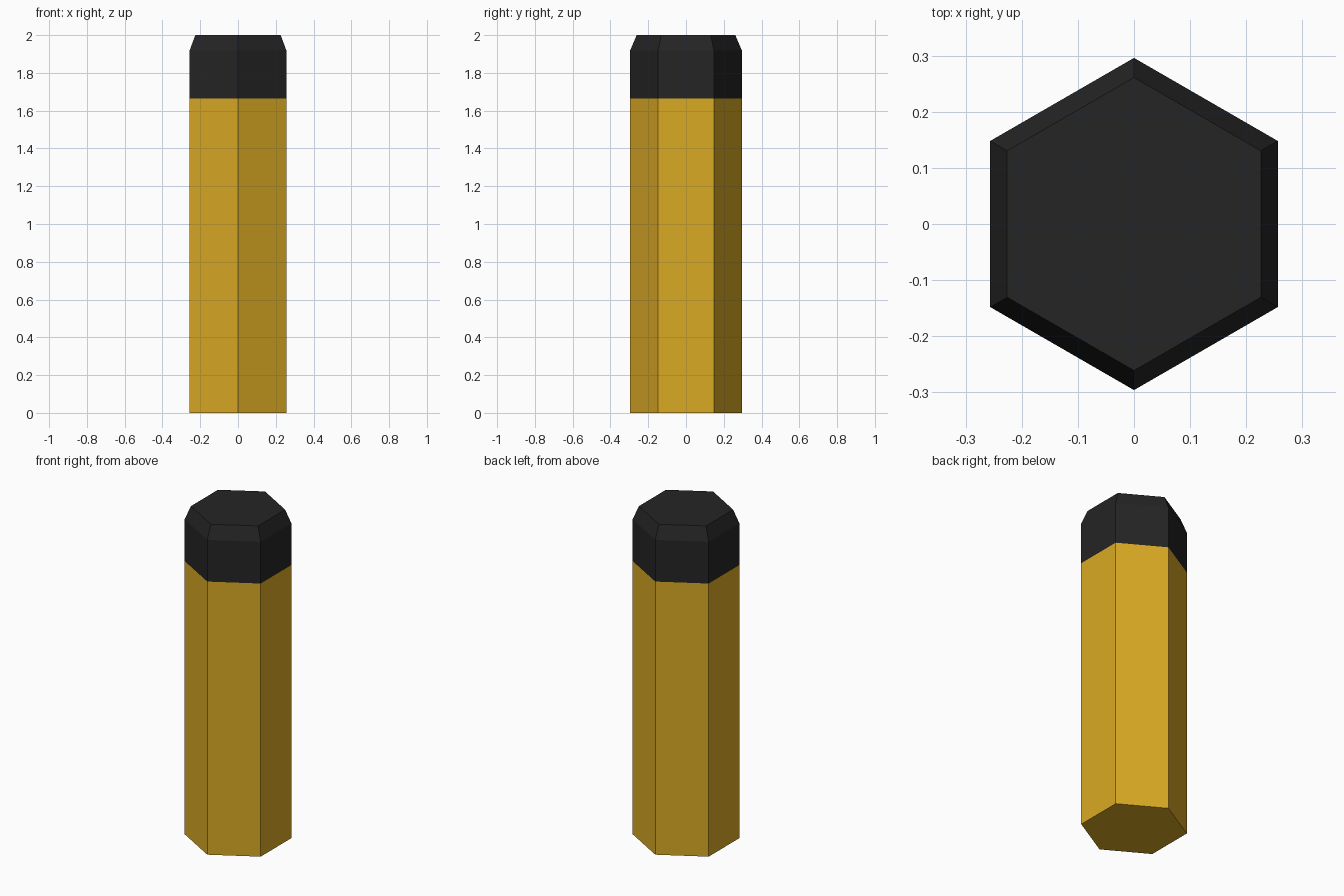
import bpy, bmesh, math

if "Cube" in bpy.data.objects:
    bpy.data.objects.remove(bpy.data.objects["Cube"])


def material(name, color):
    m = bpy.data.materials.new(name)
    m.diffuse_color = (*color, 1)
    m.use_nodes = True
    m.node_tree.nodes["Principled BSDF"].inputs["Base Color"].default_value = m.diffuse_color
    return m


yellow = material("golden yellow", (0.70, 0.40, 0.018))
black = material("soft black", (0.018, 0.018, 0.018))

# Hexagonal rod profile: (radius, height), with a chamfered top
profile = [(0.296, 0), (0.296, 1.664), (0.296, 1.918), (0.261, 2.0)]
cap_height = 1.664

bm = bmesh.new()
rings = []
for r, z in profile:
    angles = [math.radians(90 + 60 * i) for i in range(6)]
    rings.append([bm.verts.new((r * math.cos(a), r * math.sin(a), z)) for a in angles])

# Side walls and end faces
for low, high in zip(rings, rings[1:]):
    for i in range(6):
        j = (i + 1) % 6
        bm.faces.new((low[i], low[j], high[j], high[i]))
bm.faces.new(rings[0][::-1])
bm.faces.new(rings[-1])

# Dark tip above the painted line
for f in bm.faces:
    f.material_index = int(f.calc_center_median().z > cap_height)

mesh = bpy.data.meshes.new("hexagonal_rod")
bm.to_mesh(mesh)
bm.free()
mesh.materials.append(yellow)
mesh.materials.append(black)
rod = bpy.data.objects.new("hexagonal_rod", mesh)
bpy.context.collection.objects.link(rod)
